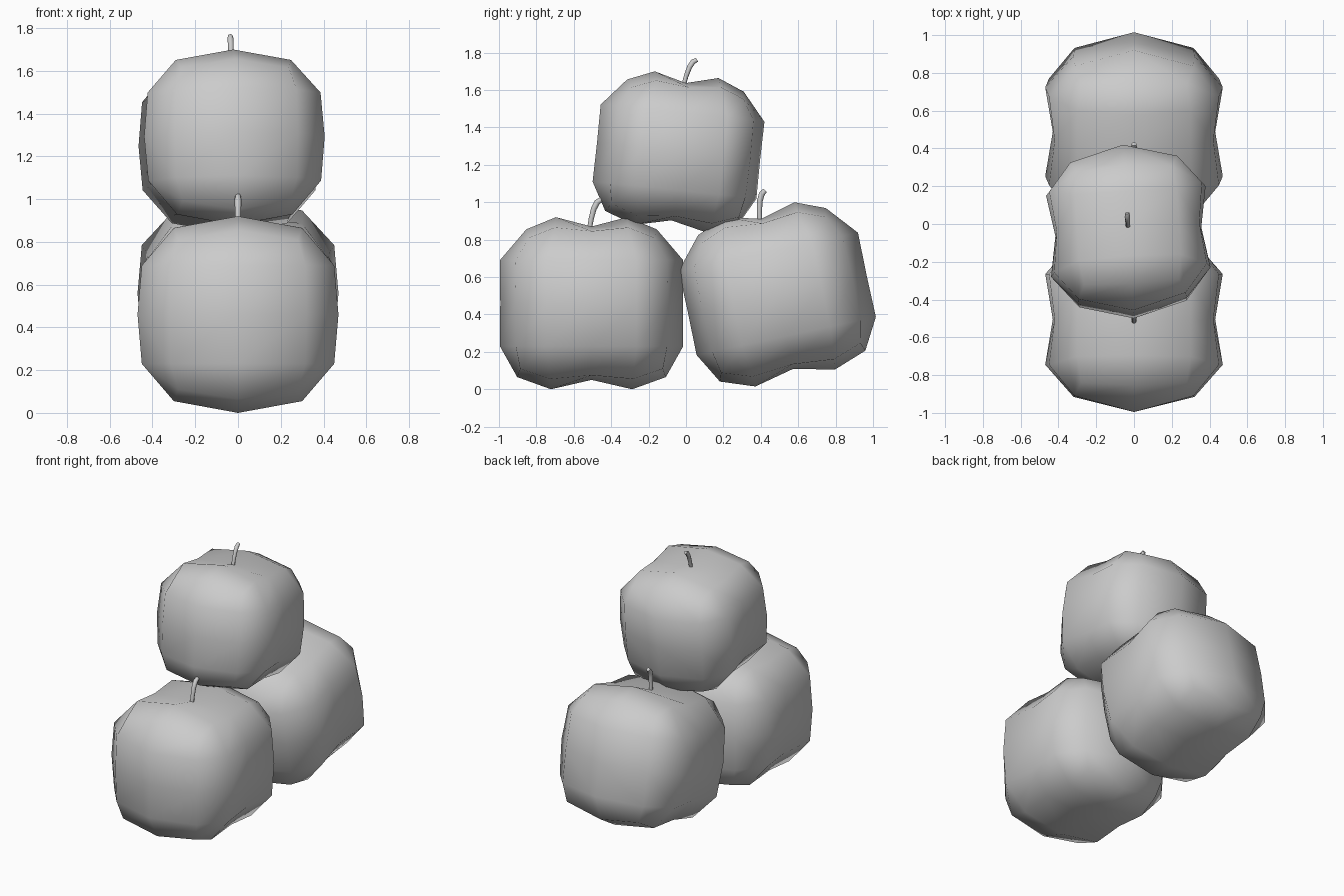
import bpy, bmesh
from math import radians

if "Cube" in bpy.data.objects:
    bpy.data.objects.remove(bpy.data.objects["Cube"])

# One octant of the apple: a 2 x 4 x 4 box grid pushed into two rounded lobes
OCTANT = {
    # middle section (x = 0): front, rounded edge, top ridge, stem dimple
    (0, 2, 0): (0, .488, 0), (0, 2, 1): (0, .49, .23), (0, 2, 2): (0, .375, .395),
    (0, 1, 2): (0, .205, .46), (0, 0, 2): (0, 0, .41),
    # side cheek with the vertical groove
    (1, 0, 0): (.43, 0, 0), (1, 0, 1): (.42, 0, .23),
    (1, 1, 0): (.47, .24, 0), (1, 1, 1): (.45, .24, .23),
    # rim between the cheek and its neighbours
    (1, 2, 0): (.32, .41, 0), (1, 2, 1): (.315, .405, .23),
    (1, 0, 2): (.30, 0, .385), (1, 1, 2): (.30, .21, .405), (1, 2, 2): (.28, .36, .35),
}
SIZE = (1, 2, 2)


def sign(n):
    return -1 if n < 0 else 1


def apple_mesh():
    bm = bmesh.new()
    verts = {}

    def vert(key):
        if key not in verts:
            x, y, z = OCTANT[tuple(abs(n) for n in key)]
            if abs(key[2]) == 2:                      # narrower top, wider base
                y *= .93 if key[2] > 0 else 1.06
            verts[key] = bm.verts.new((x * sign(key[0]), y * sign(key[1]), z * sign(key[2])))
        return verts[key]

    for axis in range(3):
        u, v = (axis + 1) % 3, (axis + 2) % 3
        for side in (-1, 1):
            for a in range(-SIZE[u], SIZE[u]):
                for b in range(-SIZE[v], SIZE[v]):
                    corners = []
                    for da, db in ((0, 0), (1, 0), (1, 1), (0, 1)):
                        key = [0, 0, 0]
                        key[axis], key[u], key[v] = side * SIZE[axis], a + da, b + db
                        corners.append(vert(tuple(key)))
                    bm.faces.new(corners).smooth = True
    bmesh.ops.recalc_face_normals(bm, faces=bm.faces)
    mesh = bpy.data.meshes.new("apple")
    bm.to_mesh(mesh)
    bm.free()
    return mesh


def stem_curve():
    curve = bpy.data.curves.new("stem", 'CURVE')
    curve.dimensions = '3D'
    curve.bevel_depth = .016
    curve.bevel_resolution = 2
    curve.use_fill_caps = True
    spline = curve.splines.new('POLY')
    path = [(-.012, .39, .8), (-.002, .45, .85), (.012, .505, .95), (.03, .54, 1), (.052, .555, .8)]
    spline.points.add(len(path) - 1)
    for p, (y, z, r) in zip(spline.points, path):
        p.co = (0, y, z, 1)
        p.radius = r
    spline.use_smooth = True
    return curve


def place(name, data, loc, rot, scale):
    ob = bpy.data.objects.new(name, data)
    bpy.context.collection.objects.link(ob)
    ob.location = loc
    ob.rotation_euler = [radians(a) for a in rot]
    ob.scale = (scale,) * 3


# Two apples on the ground, one resting on top
mesh, stem = apple_mesh(), stem_curve()
for label, loc, rot, scale in (
    ("front", (0, -.505, .46), (0, 0, 0), 1),
    ("back", (0, .488, .51), (12, 0, 0), 1),
    ("top", (-.03, -.04, 1.27), (-6, 0, 3.5), .9),
):
    place(label + "_apple", mesh, loc, rot, scale)
    place(label + "_stem", stem, loc, rot, scale)
